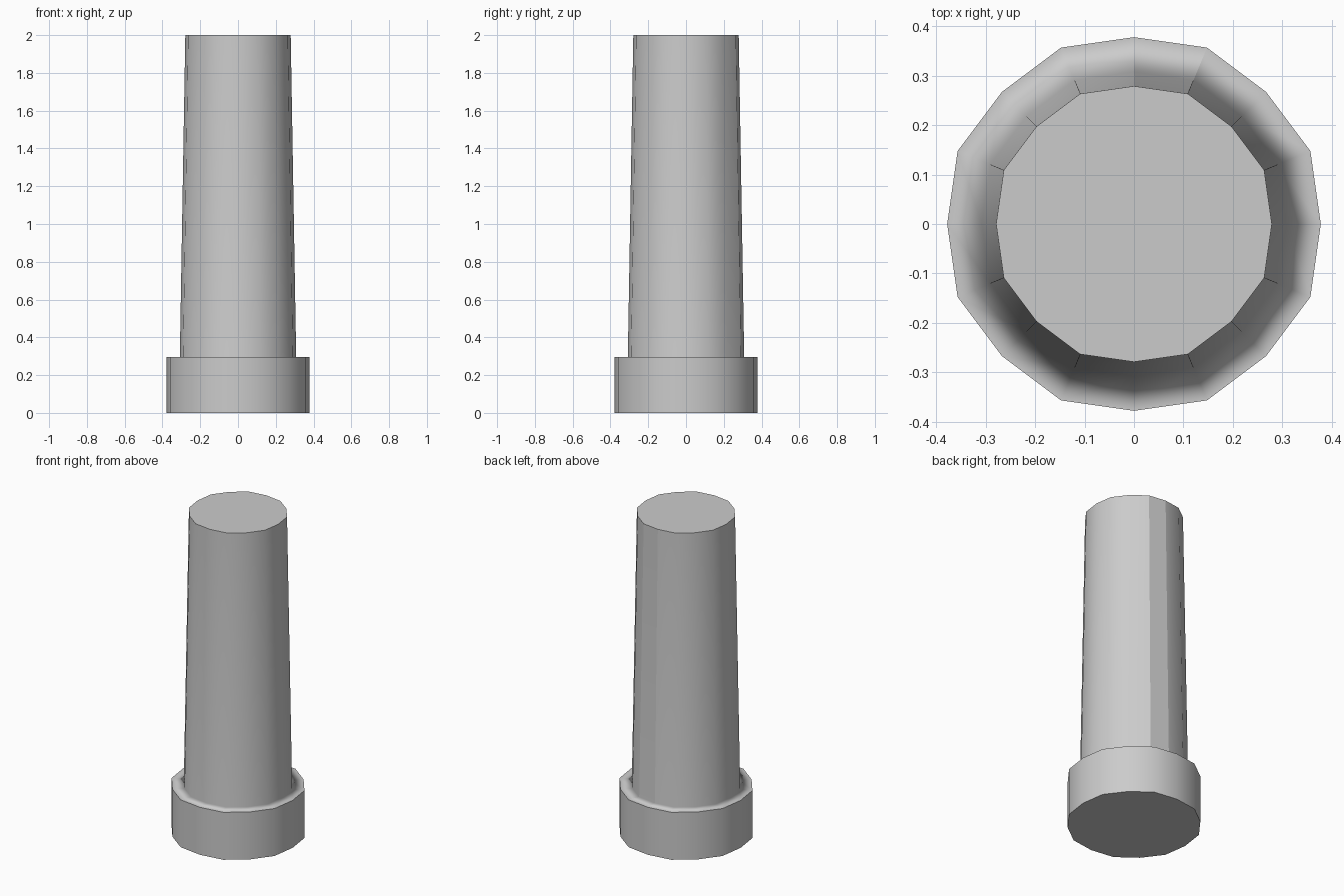
import bpy, bmesh
from math import cos, sin, pi

if "Cube" in bpy.data.objects:
    bpy.data.objects.remove(bpy.data.objects["Cube"])

SIDES = 16
# Profile of the stepped post: (radius, height)
PROFILE = [(0.378, 0.0), (0.378, 0.297), (0.308, 0.297), (0.279, 2.0)]

bm = bmesh.new()


def add_ring(radius, z):
    # Alternate corners sit slightly further out
    ring = []
    for i in range(SIDES):
        a = 2 * pi * i / SIDES
        r = radius * (1.022 if i % 2 else 1.0)
        ring.append(bm.verts.new((r * cos(a), r * sin(a), z)))
    return ring


rings = [add_ring(r, z) for r, z in PROFILE]

# Walls and ledge
for low, high in zip(rings, rings[1:]):
    for i in range(SIDES):
        j = (i + 1) % SIDES
        bm.faces.new((low[i], low[j], high[j], high[i]))

# End caps
bm.faces.new(rings[0][::-1])
bm.faces.new(rings[3])

for f in bm.faces:
    f.smooth = True

# Crisp rims; the join between ledge and shaft stays soft
for k in (0, 1, 3):
    for i in range(SIDES):
        bm.edges.get((rings[k][i], rings[k][(i + 1) % SIDES])).smooth = False

# One flat facet at the back of the shaft
for i in (3, 4):
    for k in (1, 2):
        bm.edges.get((rings[k][i], rings[k + 1][i])).smooth = False

mesh = bpy.data.meshes.new("stepped_post")
bm.to_mesh(mesh)
bm.free()
post = bpy.data.objects.new("stepped_post", mesh)
bpy.context.collection.objects.link(post)

# Large shaft faces dominate the shading at the soft join
wn = post.modifiers.new("weighted_normals", 'WEIGHTED_NORMAL')
wn.mode = 'FACE_AREA'
wn.keep_sharp = True

# Mid grey finish
grey = bpy.data.materials.new("mid_grey")
grey.diffuse_color = (0.54, 0.54, 0.54, 1)
grey.use_nodes = True
grey.node_tree.nodes["Principled BSDF"].inputs["Base Color"].default_value = grey.diffuse_color
mesh.materials.append(grey)
